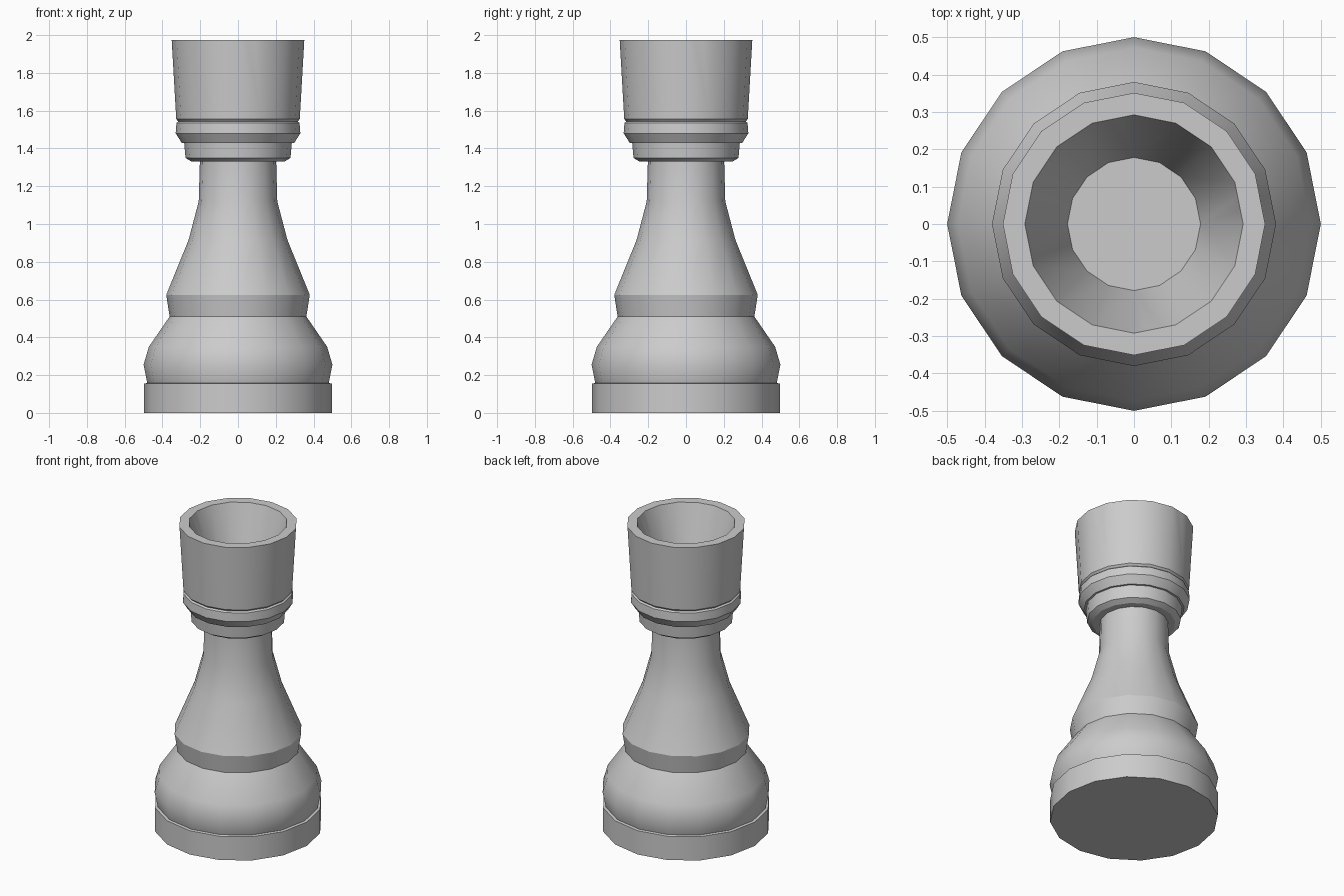
import bpy, bmesh, math

if "Cube" in bpy.data.objects:
    bpy.data.objects.remove(bpy.data.objects["Cube"])

SIDES = 16
FLOOR_Z = 1.62

# Lathe profile (radius, height) from the foot up to the inside of the cup
PROFILE = [
    (0.497, 0.0), (0.497, 0.155), (0.48, 0.158), (0.482, 0.165),   # foot disc
    (0.50, 0.255), (0.472, 0.35), (0.362, 0.51),                   # base bulge
    (0.38, 0.625), (0.262, 0.915), (0.208, 1.12), (0.202, 1.33),   # skirt and neck
    (0.245, 1.33), (0.278, 1.35), (0.285, 1.43),                   # lower collar
    (0.298, 1.43), (0.33, 1.48), (0.326, 1.535), (0.316, 1.543),   # upper collar
    (0.327, 1.555), (0.351, 2.0), (0.292, 2.0), (0.178, FLOOR_Z),  # turret and cup
]

grey = bpy.data.materials.new("grey")
grey.diffuse_color = (0.6, 0.6, 0.6, 1)
grey.use_nodes = True
grey.node_tree.nodes["Principled BSDF"].inputs["Base Color"].default_value = grey.diffuse_color

bm = bmesh.new()
rings = []
for r, z in PROFILE:
    ring = []
    for i in range(SIDES):
        a = 2 * math.pi * i / SIDES
        ring.append(bm.verts.new((r * math.cos(a), r * math.sin(a), z)))
    rings.append(ring)
for low, high in zip(rings, rings[1:]):
    for i in range(SIDES):
        j = (i + 1) % SIDES
        bm.faces.new((low[i], low[j], high[j], high[i]))
bm.faces.new(rings[0][::-1])   # underside
bm.faces.new(rings[-1])        # cup floor

# Four shallow notches in the rim
rim_edges = []
for ring in (rings[-3], rings[-2]):
    for i in range(0, SIDES, 4):
        rim_edges.append(bm.edges.get((ring[i], ring[i + 1])))
old = set(bm.verts)
bmesh.ops.subdivide_edges(bm, edges=rim_edges, cuts=2)
for v in bm.verts:
    if v not in old and v.co.z > 1.99:
        v.co.z -= 0.027
bmesh.ops.recalc_face_normals(bm, faces=bm.faces)

mesh = bpy.data.meshes.new("chess_rook")
bm.to_mesh(mesh)
bm.free()
mesh.materials.append(grey)
rook = bpy.data.objects.new("chess_rook", mesh)
bpy.context.collection.objects.link(rook)
bpy.context.view_layer.objects.active = rook
rook.select_set(True)
bpy.ops.object.shade_smooth_by_angle(angle=math.radians(30))
